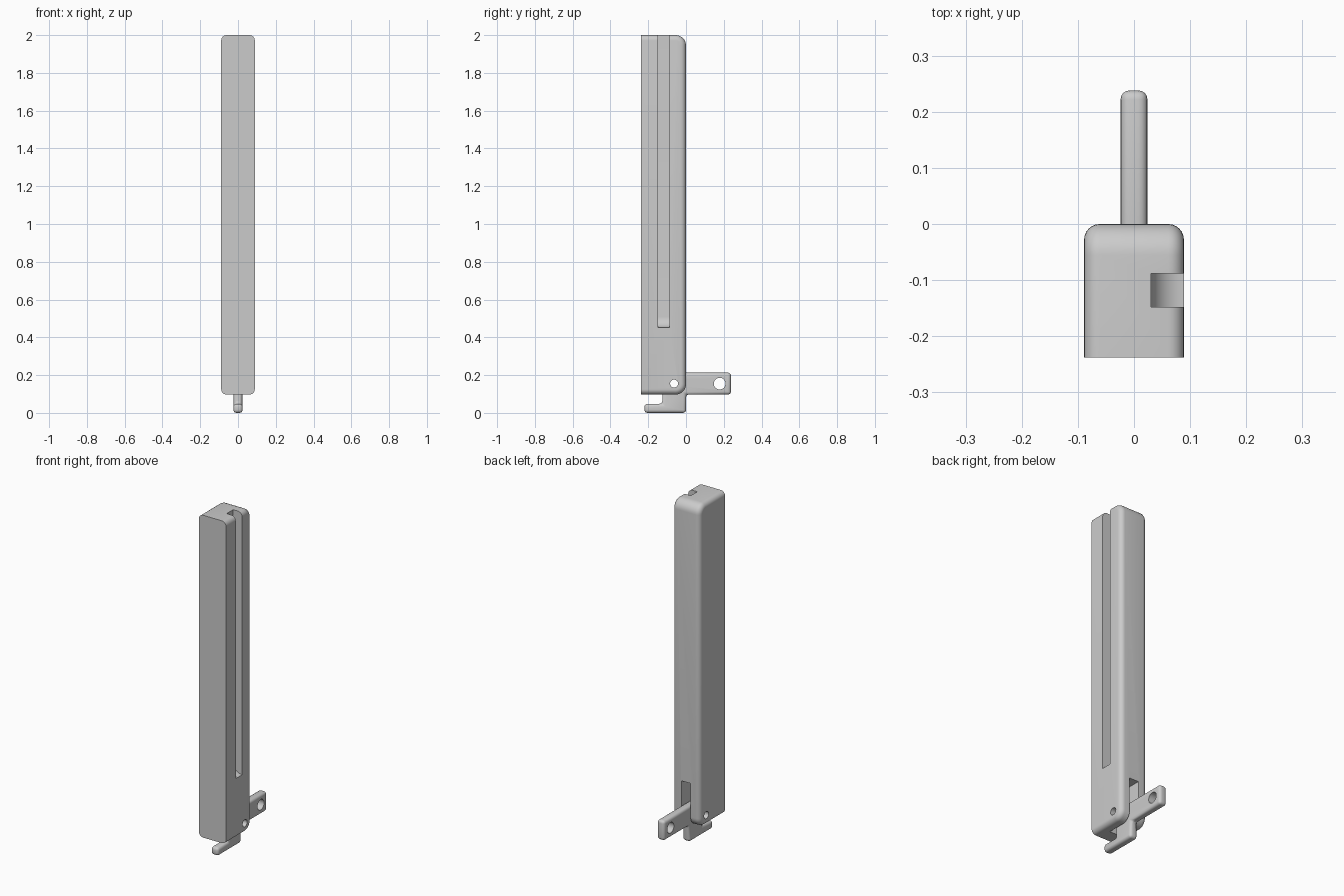
import bpy
import bmesh
import math

if "Cube" in bpy.data.objects:
    bpy.data.objects.remove(bpy.data.objects["Cube"])

grey = bpy.data.materials.new("light_grey")
grey.use_nodes = True
grey.diffuse_color = (0.6, 0.6, 0.6, 1)
grey.node_tree.nodes["Principled BSDF"].inputs["Base Color"].default_value = (0.6, 0.6, 0.6, 1)

HALF_W, FRONT, BOTTOM, TOP = 0.089, -0.238, 0.097, 2.0


def prism(points, start, end, axis):
    """Extrude a closed outline along x (outline y, z) or y (outline x, z)."""
    bm = bmesh.new()
    place = (lambda p: (start, p[0], p[1])) if axis == "x" else (lambda p: (p[0], start, p[1]))
    face = bm.faces.new([bm.verts.new(place(p)) for p in points])
    grown = bmesh.ops.extrude_face_region(bm, geom=[face])["geom"]
    verts = [v for v in grown if isinstance(v, bmesh.types.BMVert)]
    shift = (end - start, 0, 0) if axis == "x" else (0, end - start, 0)
    bmesh.ops.translate(bm, verts=verts, vec=shift)
    bmesh.ops.recalc_face_normals(bm, faces=bm.faces[:])
    return bm


def bevel(bm, edges, radius, segments):
    bmesh.ops.bevel(bm, geom=edges, offset=radius, offset_type="OFFSET",
                    segments=segments, profile=0.5, affect="EDGES", clamp_overlap=True)


def make_object(name, bm):
    mesh = bpy.data.meshes.new(name)
    bm.to_mesh(mesh)
    bm.free()
    mesh.materials.append(grey)
    obj = bpy.data.objects.new(name, mesh)
    bpy.context.collection.objects.link(obj)
    return obj


def rect(a0, a1, b0, b1):
    return [(a0, b0), (a1, b0), (a1, b1), (a0, b1)]


def circle(y, z, r, n=32):
    return [(y + r * math.cos(math.tau * i / n), z + r * math.sin(math.tau * i / n))
            for i in range(n)]


def finish(obj, cutters):
    """Cut the holes, remove the cutters and smooth the rounded edges."""
    bpy.ops.object.select_all(action="DESELECT")
    bpy.context.view_layer.objects.active = obj
    obj.select_set(True)
    for bm in cutters:
        cutter = make_object("cutter", bm)
        cutter.hide_render = True
        mod = obj.modifiers.new("cut", "BOOLEAN")
        mod.operation, mod.solver, mod.object = "DIFFERENCE", "EXACT", cutter
        bpy.ops.object.modifier_apply(modifier=mod.name)
        bpy.data.objects.remove(cutter)
    bpy.ops.object.shade_smooth_by_angle(angle=math.radians(30))


# Long case: large rounding at the back ends, smaller along both side outlines
bm = prism(rect(FRONT, 0, BOTTOM, TOP), -HALF_W, HALF_W, "x")
bevel(bm, [e for e in bm.edges if all(abs(v.co.y) < 1e-4 for v in e.verts)
           and abs(e.verts[0].co.x - e.verts[1].co.x) > HALF_W], 0.055, 8)
sides = [e for e in bm.edges
         if abs(e.verts[0].co.x - e.verts[1].co.x) < 1e-4
         and not all(v.co.y < FRONT + 1e-4 for v in e.verts)]
bevel(bm, sides, 0.028, 6)
case = make_object("case", bm)

# Side groove with a curved run-out, back slot and pivot hole
R = 0.059
groove = [(HALF_W - R * math.cos(t), 0.51 - R * math.sin(t))
          for t in [math.pi / 2 * i / 10 for i in range(11)]]
groove += [(0.2, 0.51 - R), (0.2, 2.1), (HALF_W - R, 2.1)]
finish(case, [prism(groove, -0.148, -0.088, "y"),
              prism(rect(-0.16, 0.1, 0, 0.35), -0.03, 0.03, "x"),
              prism(circle(-0.063, 0.155, 0.021), -0.2, 0.2, "x")])

# Lever: arm out of the back, neck and foot beneath the case
outline = [(-0.22, 0), (0, 0), (0, BOTTOM), (0.238, BOTTOM), (0.238, 0.213),
           (-0.125, 0.213), (-0.125, 0.048), (-0.22, 0.048)]
bm = prism(outline, -0.024, 0.024, "x")
bevel(bm, bm.edges[:], 0.016, 4)
lever = make_object("lever", bm)
finish(lever, [prism(circle(-0.063, 0.155, 0.021), -0.2, 0.2, "x"),
               prism(circle(0.178, 0.155, 0.031), -0.2, 0.2, "x")])
